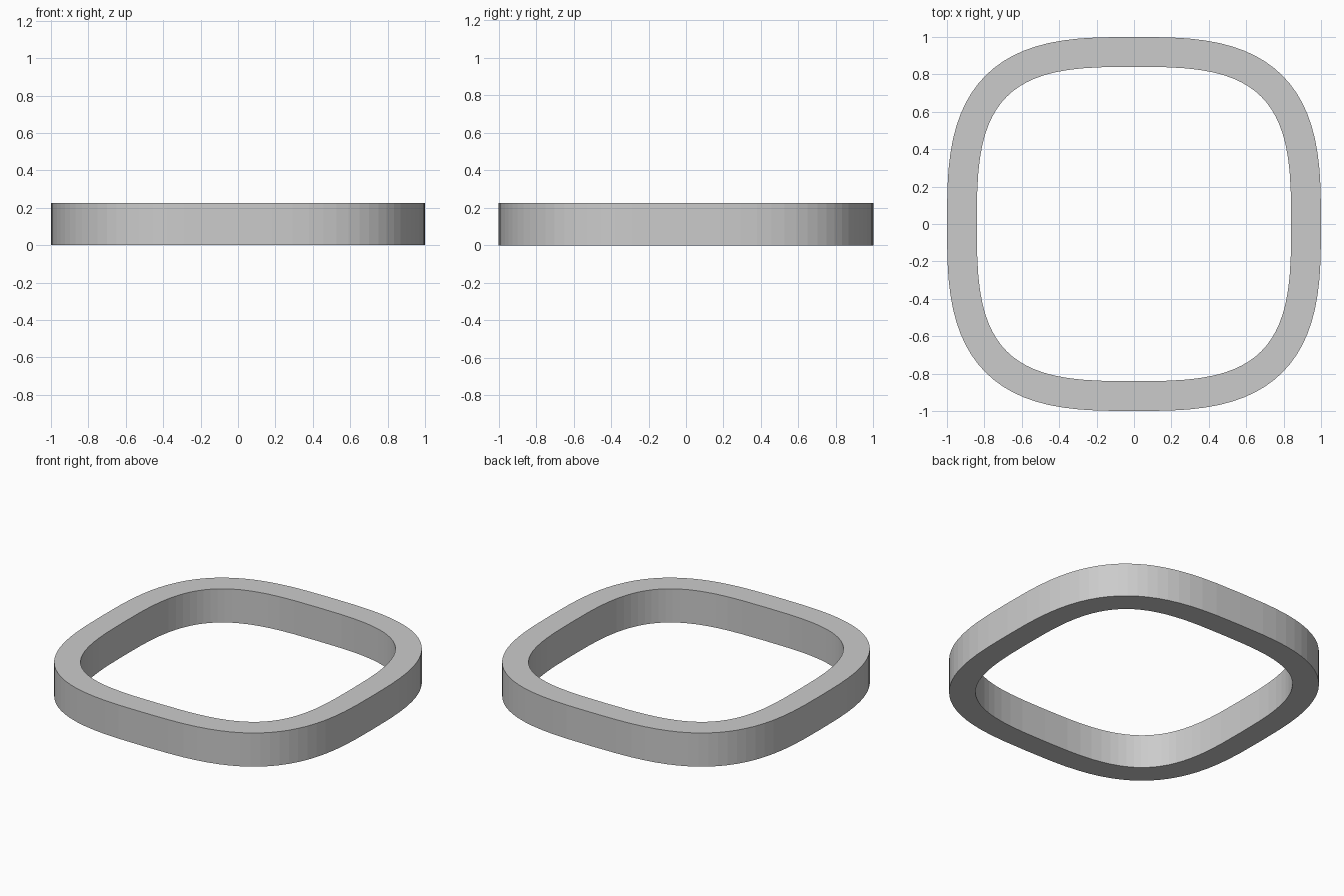
import bpy, bmesh, math

if "Cube" in bpy.data.objects:
    bpy.data.objects.remove(bpy.data.objects["Cube"])

HEIGHT, WALL, POWER, SEGMENTS = 0.225, 0.16, 3.0, 80


def spow(v, p):
    return math.copysign(abs(v) ** p, v)


# Rounded-square outline (superellipse) and its constant-width inward offset
outer, inner = [], []
for i in range(SEGMENTS):
    a = 2 * math.pi * i / SEGMENTS
    c, s = round(math.cos(a), 9), round(math.sin(a), 9)
    x, y = spow(c, 2 / POWER), spow(s, 2 / POWER)
    nx, ny = spow(x, POWER - 1), spow(y, POWER - 1)
    n = math.hypot(nx, ny)
    outer.append((x, y))
    inner.append((x - WALL * nx / n, y - WALL * ny / n))

# Closed rectangular section swept round the outline
bm = bmesh.new()
loops = [[bm.verts.new((x, y, z)) for x, y in pts]
         for pts, z in ((outer, 0), (outer, HEIGHT), (inner, HEIGHT), (inner, 0))]
for k in range(4):
    a, b = loops[k], loops[(k + 1) % 4]
    for i in range(SEGMENTS):
        j = (i + 1) % SEGMENTS
        bm.faces.new((a[i], a[j], b[j], b[i]))
bmesh.ops.recalc_face_normals(bm, faces=bm.faces)

mesh = bpy.data.meshes.new("rounded_square_ring")
bm.to_mesh(mesh)
bm.free()
ring = bpy.data.objects.new("rounded_square_ring", mesh)
bpy.context.collection.objects.link(ring)
